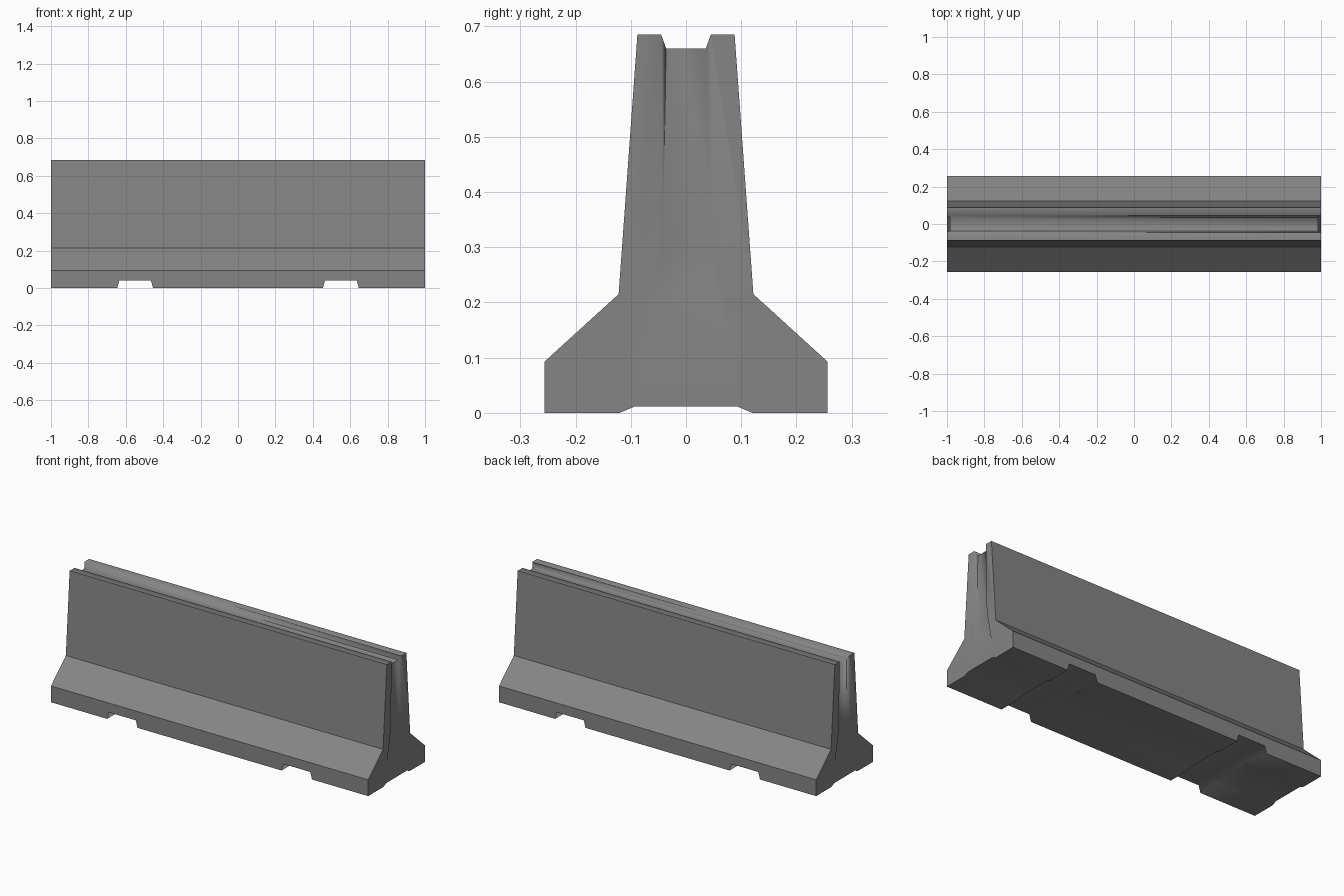
import bpy, bmesh, math

if "Cube" in bpy.data.objects:
    bpy.data.objects.remove(bpy.data.objects["Cube"])


def loft(name, sections):
    """Closed solid through matching loops of points."""
    bm = bmesh.new()
    loops = [[bm.verts.new(p) for p in s] for s in sections]
    for a, b in zip(loops, loops[1:]):
        n = len(a)
        for i in range(n):
            j = (i + 1) % n
            bm.faces.new((a[i], a[j], b[j], b[i]))
    bm.faces.new(loops[0][::-1])
    bm.faces.new(loops[-1])
    bmesh.ops.recalc_face_normals(bm, faces=bm.faces)
    mesh = bpy.data.meshes.new(name)
    bm.to_mesh(mesh)
    bm.free()
    obj = bpy.data.objects.new(name, mesh)
    bpy.context.collection.objects.link(obj)
    return obj


# Barrier body: half profile (y, z) with top groove and bottom channel, mirrored
half = [(0.092, 0.012), (0.12, 0), (0.256, 0), (0.256, 0.093), (0.122, 0.215),
        (0.088, 0.685), (0.045, 0.685), (0.036, 0.66)]
profile = half + [(-y, z) for y, z in reversed(half)]
barrier = loft("concrete_barrier", [[(x, y, z) for y, z in profile] for x in (-1, 1)])

# Dark concrete
concrete = bpy.data.materials.new("dark_concrete")
concrete.diffuse_color = (0.235, 0.235, 0.235, 1)
concrete.use_nodes = True
concrete.node_tree.nodes["Principled BSDF"].inputs["Base Color"].default_value = concrete.diffuse_color
barrier.data.materials.append(concrete)

cutters = []
for s in (-1, 1):
    # Forklift slots across the base
    slot = [(-0.104, -0.03), (-0.085, 0.04), (0.085, 0.04), (0.104, -0.03)]
    cutters.append(loft("fork_slot_cutter",
                        [[(s * 0.55 + x, y, z) for x, z in slot] for y in (-0.4, 0.4)]))

    # End grooves: z, inner half width, outer half width, inner x; flare and fade out low
    rows = [(0.72, 0.035, 0.046, 0.984), (0.30, 0.042, 0.055, 0.984),
            (0.20, 0.058, 0.075, 0.986), (0.10, 0.092, 0.112, 1.001)]
    cutters.append(loft("end_groove_cutter",
                        [[(s * x, -wi, z), (s * 1.004, -wo, z), (s * 1.004, wo, z), (s * x, wi, z)]
                         for z, wi, wo, x in rows]))
for c in cutters:
    c.data.materials.append(concrete)

# Apply the cuts and remove the cutters
bpy.context.view_layer.objects.active = barrier
barrier.select_set(True)
for c in cutters:
    c.hide_render = True
    m = barrier.modifiers.new("cut", 'BOOLEAN')
    m.operation = 'DIFFERENCE'
    m.solver = 'EXACT'
    m.object = c
    bpy.ops.object.modifier_apply(modifier=m.name)
for c in cutters:
    bpy.data.objects.remove(c, do_unlink=True)

# Smooth shading: crisp outer edges, soft grooves, slots and channel
bm = bmesh.new()
bm.from_mesh(barrier.data)
for f in bm.faces:
    f.smooth = True
for e in bm.edges:
    angle = math.degrees(e.calc_face_angle(0))
    outer = all(abs(v.co.y) > 0.121 and v.co.z > 0.05 for v in e.verts)
    e.smooth = not (angle > 78 or (outer and angle > 20))
bm.to_mesh(barrier.data)
bm.free()
wn = barrier.modifiers.new("weighted_normals", 'WEIGHTED_NORMAL')
wn.keep_sharp = True
